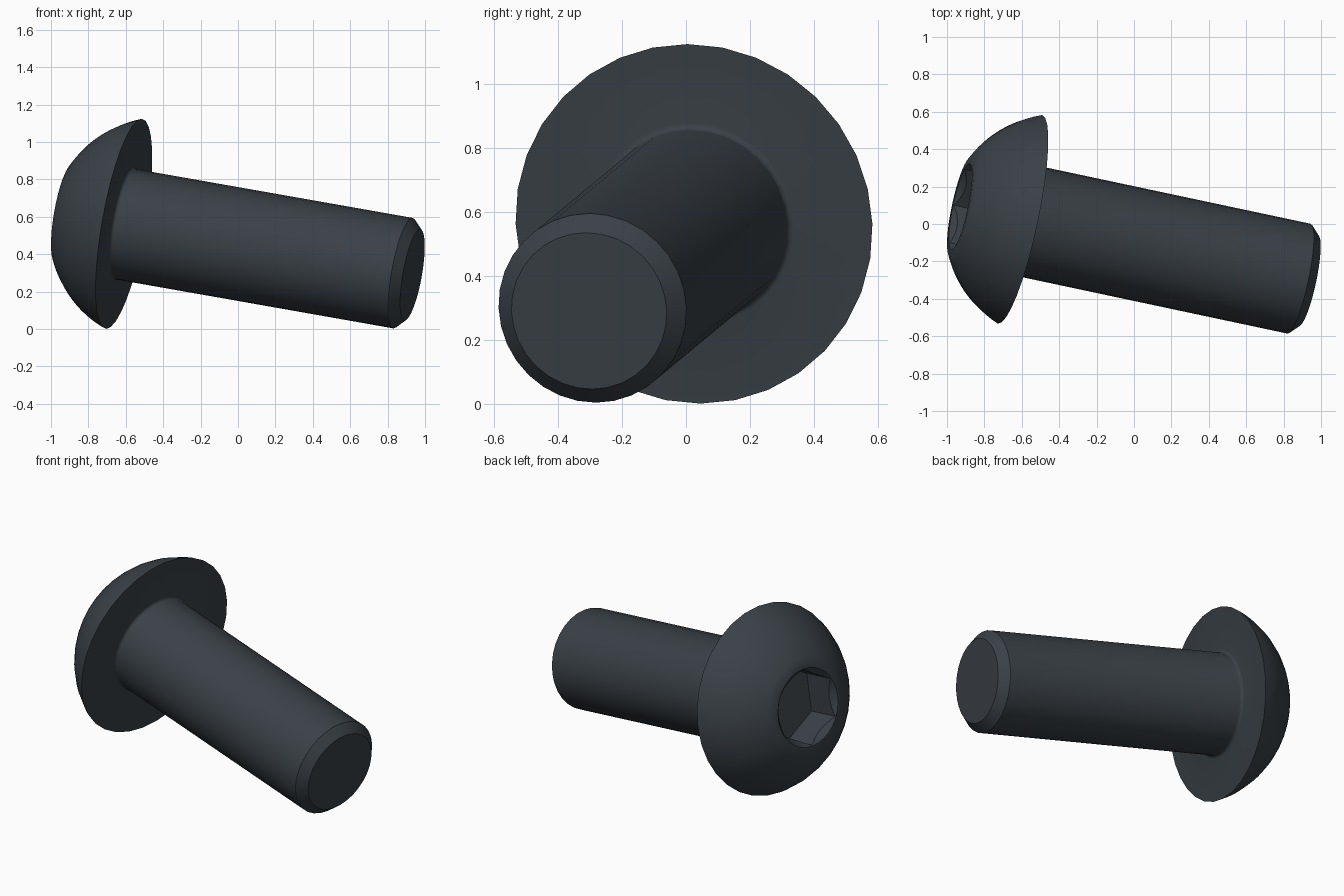
import bpy, bmesh
from math import sin, cos, pi, sqrt, radians, asin
from mathutils import Matrix, Vector

old = bpy.data.objects.get("Cube")
if old:
    bpy.data.objects.remove(old, do_unlink=True)

# Single dark steel colour
steel = bpy.data.materials.new("dark_steel")
steel.use_nodes = True
rgba = (0.042, 0.052, 0.062, 1)
steel.diffuse_color = rgba
bsdf = next(n for n in steel.node_tree.nodes if n.type == 'BSDF_PRINCIPLED')
bsdf.inputs["Base Color"].default_value = rgba

# Tilted frame: local z runs from head to tip, origin under the head
axis = Vector((0.964, -0.205, -0.17)).normalized()
side = (Vector((0, 0, 1)) - axis.z * axis).normalized()
frame = Matrix((side, axis.cross(side), axis)).transposed().to_4x4()
frame.translation = (-0.61, 0.025, 0.562)


def lathe(name, profile, sides):
    """Closed solid from (radius, height) pairs turned about local z."""
    bm = bmesh.new()
    rings = [[bm.verts.new((r * cos(2 * pi * i / sides), r * sin(2 * pi * i / sides), z))
              for i in range(sides)] for r, z in profile]
    for a, b in zip(rings, rings[1:]):
        for i in range(sides):
            j = (i + 1) % sides
            bm.faces.new((a[i], a[j], b[j], b[i]))
    bm.faces.new(rings[0][::-1])
    bm.faces.new(rings[-1])
    bmesh.ops.recalc_face_normals(bm, faces=bm.faces)
    mesh = bpy.data.meshes.new(name)
    bm.to_mesh(mesh)
    bm.free()
    mesh.materials.append(steel)
    obj = bpy.data.objects.new(name, mesh)
    obj.matrix_world = frame
    bpy.context.collection.objects.link(obj)
    return obj


# Head dome arc, from the flat crown out to the rim
HEAD_R, CROWN_R, HEAD_H = 0.57, 0.27, 0.33
drop = (HEAD_R**2 - CROWN_R**2 - HEAD_H**2) / (2 * HEAD_H)
dome_r = sqrt(HEAD_R**2 + drop**2)
start, end = asin(CROWN_R / dome_r), asin(HEAD_R / dome_r)
steps = 12
profile = []
for k in range(steps + 1):
    t = start + (end - start) * k / steps
    profile.append((dome_r * sin(t), drop - dome_r * cos(t)))

# Small fillet under the head, then shank and chamfered tip
SHANK_R, FILLET, LENGTH, CHAMFER = 0.3, 0.02, 1.6, 0.052
for k in range(5):
    t = pi / 2 * k / 4
    profile.append((SHANK_R + FILLET * (1 - sin(t)), FILLET * (1 - cos(t))))
profile += [(SHANK_R, LENGTH - CHAMFER), (SHANK_R - CHAMFER, LENGTH)]
bolt = lathe("button_head_bolt", profile, 32)

# Hexagonal socket and its conical lead-in
hexagon = lathe("socket_cutter", [(0.231, -0.5), (0.231, 0.208 - HEAD_H)], 6)
cone = lathe("lead_in_cutter", [(0.285, -HEAD_H - 0.05), (0.185, -HEAD_H + 0.05)], 32)

bpy.ops.object.select_all(action='DESELECT')
bpy.context.view_layer.objects.active = bolt
bolt.select_set(True)
for cutter in (hexagon, cone):
    cutter.hide_render = True
    mod = bolt.modifiers.new(cutter.name, 'BOOLEAN')
    mod.operation = 'DIFFERENCE'
    mod.solver = 'EXACT'
    mod.object = cutter
    bpy.ops.object.modifier_apply(modifier=mod.name)
    bpy.data.objects.remove(cutter, do_unlink=True)

bpy.ops.object.shade_smooth_by_angle(angle=radians(30))
